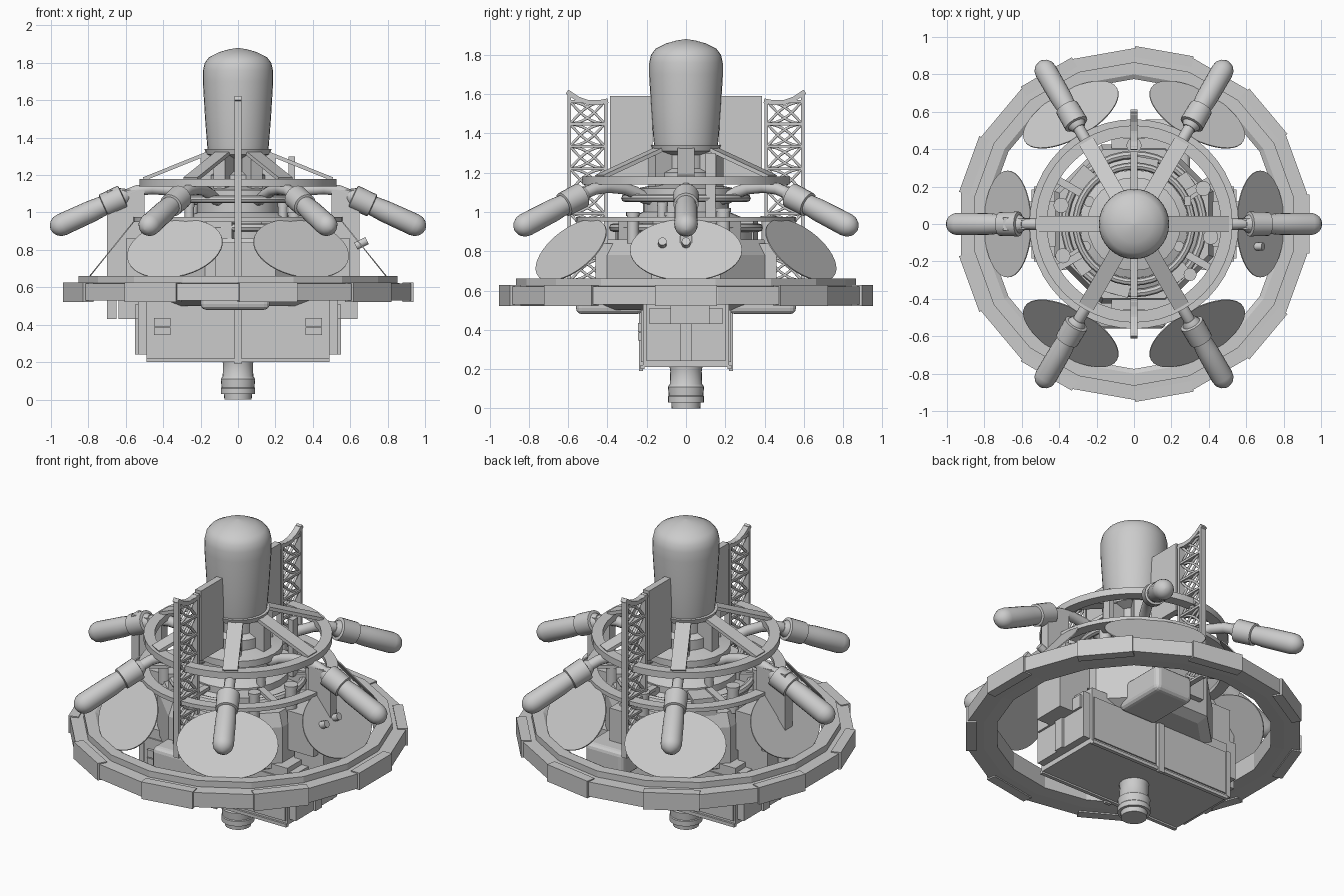
import bpy, bmesh, math
from mathutils import Matrix, Vector

if "Cube" in bpy.data.objects:
    bpy.data.objects.remove(bpy.data.objects["Cube"])

TAU = 2 * math.pi


def finish(name, bm, mat=None, smooth=False):
    if mat:
        bm.transform(mat)
    bmesh.ops.recalc_face_normals(bm, faces=bm.faces)
    me = bpy.data.meshes.new(name)
    if smooth:
        for f in bm.faces:
            f.smooth = True
        for e in bm.edges:
            if len(e.link_faces) == 2 and e.calc_face_angle(0) > 0.6:
                e.smooth = False
    bm.to_mesh(me)
    bm.free()
    ob = bpy.data.objects.new(name, me)
    bpy.context.collection.objects.link(ob)
    return ob


def rz(deg):
    return Matrix.Rotation(math.radians(deg), 4, 'Z')


def box(name, x0, x1, y0, y1, z0, z1, mat=None, bevel=0):
    bm = bmesh.new()
    bmesh.ops.create_cube(bm, size=1)
    for v in bm.verts:
        v.co = Vector(((x0 + x1) / 2 + v.co.x * (x1 - x0), (y0 + y1) / 2 + v.co.y * (y1 - y0),
                       (z0 + z1) / 2 + v.co.z * (z1 - z0)))
    if bevel:
        bmesh.ops.bevel(bm, geom=bm.edges[:], offset=bevel, segments=3, affect='EDGES', profile=0.5)
    return finish(name, bm, mat)


def lathe(name, prof, n=32, mat=None, closed=False, smooth=True, angles=None):
    """Revolve (r, z) points; closed profiles make rings, open ones get caps."""
    angles = angles or [i * TAU / n for i in range(n)]
    bm = bmesh.new()
    cols = [[bm.verts.new((r * math.cos(a), r * math.sin(a), z)) for r, z in prof] for a in angles]
    m, k = len(cols), len(prof)
    for i in range(m):
        a, b = cols[i], cols[(i + 1) % m]
        for j in range(k if closed else k - 1):
            q = (j + 1) % k
            bm.faces.new((a[j], b[j], b[q], a[q]))
    if not closed:
        for j in (0, k - 1):
            bm.faces.new([c[j] for c in cols])
    return finish(name, bm, mat, smooth)


def ring(name, r0, r1, z0, z1, n=48):
    return lathe(name, [(r0, z0), (r1, z0), (r1, z1), (r0, z1)], n, closed=True)


def tubes(name, paths, radius, mat=None, res=3):
    cu = bpy.data.curves.new(name, 'CURVE')
    cu.dimensions, cu.bevel_depth, cu.bevel_resolution, cu.use_fill_caps = '3D', radius, res, True
    for pts in paths:
        s = cu.splines.new('POLY')
        s.points.add(len(pts) - 1)
        for p, c in zip(s.points, pts):
            p.co = (*c, 1)
    ob = bpy.data.objects.new(name, cu)
    bpy.context.collection.objects.link(ob)
    if mat:
        ob.matrix_world = mat
    return ob


def aim(start, end):
    d = Vector(end) - Vector(start)
    return Matrix.Translation(start) @ d.to_track_quat('Z', 'Y').to_matrix().to_4x4()


# Nozzle, dome and central column
lathe("nozzle", [(0.073, 0), (0.075, 0.03), (0.092, 0.03), (0.092, 0.06), (0.088, 0.065),
                 (0.092, 0.11), (0.082, 0.125), (0.08, 0.19), (0.085, 0.22)], 24)
lathe("dome", [(0.16, 1.33), (0.165, 1.36), (0.176, 1.5), (0.188, 1.7), (0.187, 1.76), (0.178, 1.8),
               (0.155, 1.83), (0.1, 1.858), (0.05, 1.872), (0.002, 1.88)], 32)
lathe("column", [(0.36, 0.86), (0.36, 0.9), (0.29, 0.93), (0.29, 0.97), (0.22, 1.0), (0.22, 1.07), (0.25, 1.08),
                 (0.25, 1.12), (0.15, 1.14), (0.15, 1.2), (0.11, 1.22), (0.11, 1.29), (0.17, 1.31), (0.18, 1.34)], 24)
octo = [math.radians(22.5 + 45 * i) for i in range(8)]
lathe("core_body", [(0.4, 0.5), (0.46, 0.53), (0.46, 0.78), (0.43, 0.86)], angles=octo, smooth=False)

# Lower service box, end slabs and face panels
box("service_box", -0.49, 0.49, -0.22, 0.22, 0.21, 0.56)
for s in (-1, 1):
    m = Matrix.Diagonal((s, 1, 1, 1))
    box("end_slab", 0.48, 0.535, -0.2, 0.2, 0.24, 0.53, m)
    box("end_keel", 0.53, 0.55, -0.03, 0.03, 0.24, 0.54, m)
    box("side_equipment", 0.44, 0.64, -0.08, 0.12, 0.43, 0.66, m)
    box("side_cabinet", 0.42, 0.6, -0.12, 0.12, 0.62, 0.86, m)
    box("side_mast", 0.5, 0.65, -0.03, 0.03, 0.66, 1.12, m)
    for y in (-0.115, 0.115):
        box("end_panel", 0.53, 0.548, y - 0.07, y + 0.07, 0.43, 0.51, m)
    f = Matrix.Diagonal((1, s, 1, 1))
    box("face_rib", -0.02, 0.02, 0.22, 0.24, 0.19, 0.5, f)
    box("face_rim", -0.49, 0.49, 0.21, 0.232, 0.2, 0.22, f)
    for x in (-0.255, 0.255):
        box("face_panel", x - 0.225, x + 0.225, 0.21, 0.228, 0.235, 0.5, f)
    for x in (-0.405, 0.405) if s < 0 else ():
        box("latch_low", x - 0.045, x + 0.045, 0.22, 0.245, 0.345, 0.385, f)
        box("latch_high", x - 0.045, x + 0.045, 0.22, 0.245, 0.39, 0.435, f)
    px = (-0.2, 0.17) if s < 0 else (0.04, 0.3)
    box("equipment_pod", *px, 0.22, 0.56, 0.48, 0.64, f, bevel=0.03)
    box("pod_cap", -0.12, 0.2, 0.3, 0.46, 0.6, 0.84, f)
box("left_mast_rail", -0.7, -0.65, -0.035, 0.035, 0.43, 1.12)
for y in (-0.12, 0.0):
    tubes("dish_knob", [[(0.63, y, 0.82), (0.69, y, 0.85)]], 0.022)

# Big faceted outer ring, stepped on top, with raised panels on alternate facets
angs = [math.radians(10 + 20 * i) for i in range(18)]
lathe("outer_ring", [(0.775, 0.535), (0.85, 0.53), (0.94, 0.53), (0.94, 0.62), (0.865, 0.622), (0.865, 0.66),
                     (0.8, 0.66), (0.775, 0.645)], closed=True, angles=angs, smooth=False)
for i in range(9):
    box("ring_panel", 0.88, 0.938, -0.158, 0.158, 0.522, 0.627, rz(40 * i))

# Upper rings and pipe loops
ring("upper_ring", 0.465, 0.527, 1.14, 1.18)
ring("middle_ring", 0.495, 0.56, 0.95, 0.975)
for r, z, t in ((0.31, 1.07, 0.02), (0.37, 0.92, 0.022)):
    lathe("pipe_loop", [(r + t * math.cos(a * TAU / 8), z + t * math.sin(a * TAU / 8)) for a in range(8)],
          40, closed=True)

# Six dishes, arms and beams around the axis
arm = [(0.14, 0, 1.06), (0.24, 0, 1.07), (0.3, 0, 1.1), (0.37, 0, 1.12), (0.46, 0, 1.127), (0.54, 0, 1.117),
       (0.6, 0, 1.093), (0.68, 0, 1.055)]
tilt = math.atan2(0.31, 0.25)
cap = [(0.06 * math.cos(a), 0.398 + 0.065 * math.sin(a)) for a in (0, 0.4, 0.8, 1.2, 1.54)]
for i in range(6):
    R = rz(60 * i)
    D = R @ Matrix.Translation((0.675, 0, 0.805)) @ Matrix.Rotation(tilt, 4, 'Y') @ Matrix.Diagonal((0.2, 0.285, 1, 1))
    lathe("dish", [(1, -0.003), (1, 0.003)], 40, D)
    tubes("arm_tube", [arm], 0.031, R)
    A = R @ aim((0.58, 0, 1.1), (0.97, 0, 0.922))
    lathe("arm_capsule", [(0.035, 0.01), (0.052, 0.04), (0.052, 0.15), (0.058, 0.22)] + cap, 20, A)
    lathe("arm_sleeve", [(0.045, 0.035), (0.066, 0.04), (0.064, 0.15), (0.05, 0.155)], 20, A)
    B = R @ Matrix.Translation((0.32, 0, 1.253)) @ Matrix.Rotation(math.atan2(0.145, 0.36), 4, 'Y')
    box("roof_beam", -0.2, 0.2, -0.043, 0.043, -0.01, 0.01, B)
    box("middle_spoke", 0.3, 0.52, -0.02, 0.02, 0.95, 0.97, rz(60 * i + 30))
    box("column_fin", 0.1, 0.2, -0.035, 0.035, 1.12, 1.31, R)

# Small canisters and boxes on the deck
for x, y, r, z in ((-0.39, 0.1, 0.035, 1.0), (0.37, 0.19, 0.035, 1.02), (0.41, -0.07, 0.035, 1.0),
                   (-0.38, -0.17, 0.035, 1.0), (-0.26, -0.12, 0.025, 1.05), (0, 0.42, 0.035, 0.98),
                   (0.3, -0.27, 0.03, 1.0), (-0.24, 0.12, 0.025, 1.05), (0.24, -0.12, 0.025, 1.05)):
    lathe("canister", [(r, 0.84), (r, z - 0.02), (r * 1.15, z - 0.02), (r * 1.15, z)], 16,
          Matrix.Translation((x, y, 0)))
for a, r in ((35, 0.3), (80, 0.27), (140, 0.32), (215, 0.3), (255, 0.3), (310, 0.3)):
    box("deck_box", r - 0.06, r + 0.09, -0.07, 0.07, 0.85, 0.96, rz(a))
box("antenna_block", 0.27, 0.305, 0.1, 0.15, 0.95, 1.3)

# Solid fins and lattice trusses front and back
for s in (-1, 1):
    f = Matrix.Diagonal((1, s, 1, 1))
    box("solid_fin", -0.02, 0.02, 0.17, 0.388, 1.16, 1.59, f)
    box("truss_inner_rail", -0.018, 0.018, 0.4, 0.418, 0.64, 1.575, f)
    box("truss_outer_rail", -0.018, 0.018, 0.585, 0.603, 0.64, 1.615, f)
    top = [(0.4, 1.575), (0.45, 1.565), (0.5, 1.568), (0.55, 1.585), (0.603, 1.62)]
    for (ya, za), (yb, zb) in zip(top, top[1:]):
        L = math.hypot(yb - ya, zb - za) / 2 + 0.003
        T = Matrix.Translation((0, (ya + yb) / 2, (za + zb) / 2 - 0.01))
        box("truss_top", -0.018, 0.018, -L, L, -0.012, 0.012,
            f @ T @ Matrix.Rotation(math.atan2(zb - za, yb - ya), 4, 'X'))
    arcs, n, h = [], 8, 0.114
    for c in range(9):
        z0 = 0.65 + c * h
        box("truss_rung", -0.016, 0.016, 0.405, 0.6, z0 - 0.007, z0 + 0.007, f)
        for sy in (-1, 1) if c < 8 else ():
            for bow in (-0.028, 0.028):
                arcs.append([(0, s * (0.502 + sy * 0.088 * (2 * t / n - 1)),
                              z0 + h * t / n + bow * math.sin(math.pi * t / n)) for t in range(n + 1)])
    tubes("truss_petals", arcs, 0.008, res=1)
